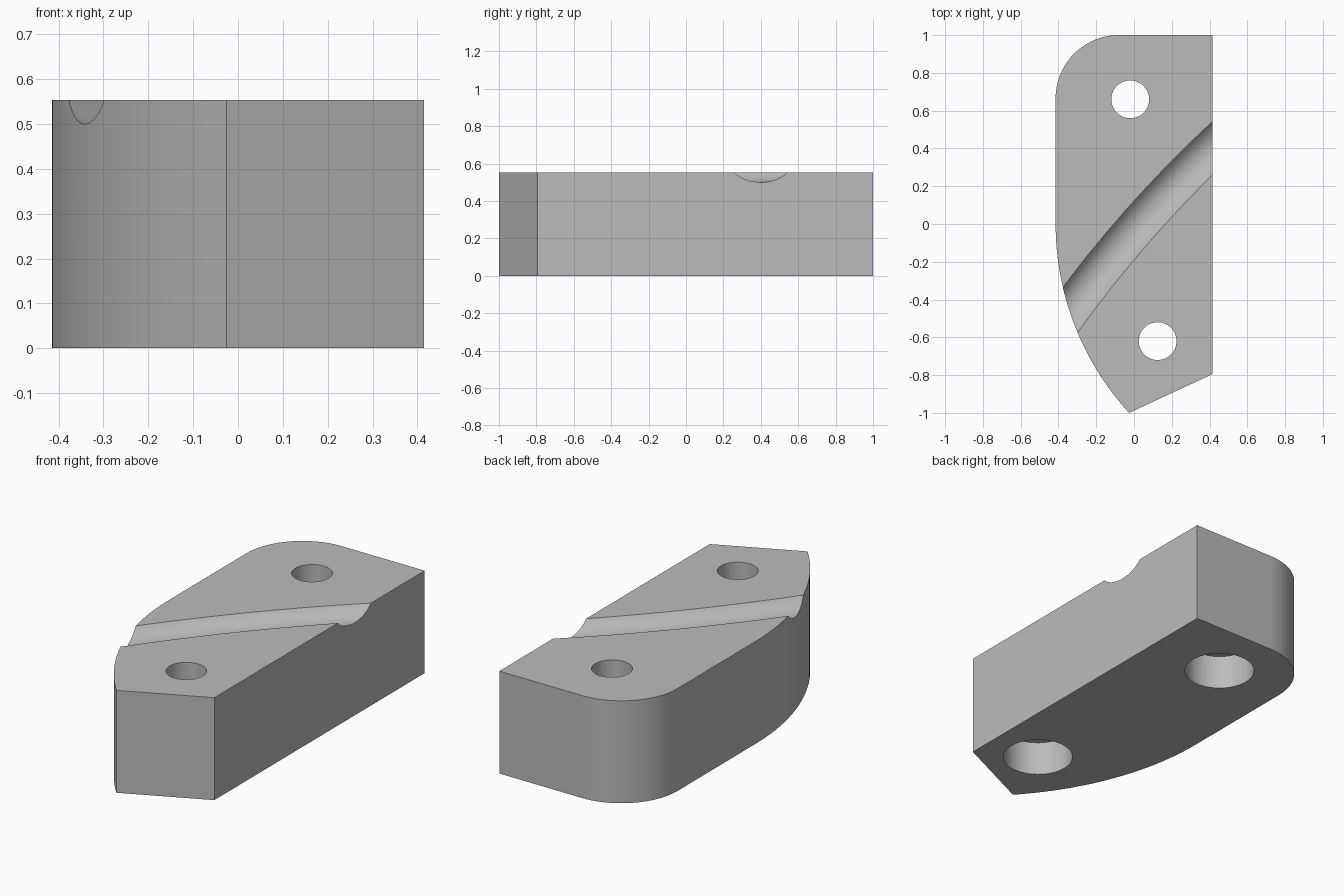
import bpy, bmesh, math
from mathutils import Vector

if "Cube" in bpy.data.objects:
    bpy.data.objects.remove(bpy.data.objects["Cube"], do_unlink=True)

HEIGHT = 0.553
HALF_W = 0.415

grey = bpy.data.materials.new("plain grey")
grey.use_nodes = True
colour = (0.5, 0.5, 0.5, 1)
grey.diffuse_color = colour
grey.node_tree.nodes["Principled BSDF"].inputs["Base Color"].default_value = colour


def make_object(name, bm):
    bmesh.ops.recalc_face_normals(bm, faces=bm.faces[:])
    mesh = bpy.data.meshes.new(name)
    bm.to_mesh(mesh)
    bm.free()
    mesh.materials.append(grey)
    obj = bpy.data.objects.new(name, mesh)
    bpy.context.collection.objects.link(obj)
    return obj


def arc(cx, cy, r, start, end, steps):
    return [(cx + r * math.cos(start + (end - start) * i / steps),
             cy + r * math.sin(start + (end - start) * i / steps))
            for i in range(steps + 1)]


def prism(name, outline, z0, z1):
    bm = bmesh.new()
    face = bm.faces.new([bm.verts.new((x, y, z0)) for x, y in outline])
    top = bmesh.ops.extrude_face_region(bm, geom=[face])["geom"]
    verts = [v for v in top if isinstance(v, bmesh.types.BMVert)]
    bmesh.ops.translate(bm, verts=verts, vec=(0, 0, z1 - z0))
    return make_object(name, bm)


def cylinder(name, x, y, r, z0, z1):
    return prism(name, arc(x, y, r, 0, math.tau, 64)[:-1], z0, z1)


def groove_cutter():
    # Round bar swept along a gentle arc across the top
    path_r, sag, bar_r, depth = 6.5, 0.025, 0.126, 0.053
    a, b = Vector((-0.34, -0.457, 0)), Vector((HALF_W, 0.402, 0))
    along = (b - a).normalized()
    side = Vector((along.y, -along.x, 0))
    centre = (a + b) / 2 + side * (path_r - sag)
    centre.z = HEIGHT - depth + bar_r
    bm = bmesh.new()
    rings, steps, sides = [], 32, 64
    for i in range(steps + 1):
        t = -0.13 + 0.26 * i / steps
        out = along * math.sin(t) - side * math.cos(t)
        ring = []
        for x, z in arc(0, 0, bar_r, 0, math.tau, sides)[:-1]:
            ring.append(bm.verts.new(centre + out * (path_r + x) + Vector((0, 0, z))))
        rings.append(ring)
    for r0, r1 in zip(rings, rings[1:]):
        for k in range(sides):
            n = (k + 1) % sides
            bm.faces.new((r0[k], r0[n], r1[n], r1[k]))
    bm.faces.new(rings[0])
    bm.faces.new(rings[-1])
    return make_object("groove_cutter", bm)


# Block outline: angled front end, rounded back corner, bowed side
corner_r, bow_r = 0.335, 1.48
outline = [(HALF_W, -0.795), (HALF_W, 1)]
outline += arc(corner_r - HALF_W, 1 - corner_r, corner_r, math.pi / 2, math.pi, 24)
outline += arc(bow_r - HALF_W, 0, bow_r, math.pi, math.pi + math.asin(1 / bow_r), 32)
block = prism("clamp_block", outline, 0, HEIGHT)

# Groove and two counterbored screw holes
cutters = [groove_cutter()]
for x, y in ((-0.02, 0.66), (0.125, -0.62)):
    cutters.append(cylinder("screw_hole_cutter", x, y, 0.1, -0.1, HEIGHT + 0.1))
    cutters.append(cylinder("counterbore_cutter", x, y, 0.178, -0.1, 0.187))

bpy.ops.object.select_all(action="DESELECT")
bpy.context.view_layer.objects.active = block
block.select_set(True)
for cutter in cutters:
    cutter.hide_render = True
    mod = block.modifiers.new("cut", "BOOLEAN")
    mod.operation = "DIFFERENCE"
    mod.solver = "EXACT"
    mod.object = cutter
    bpy.ops.object.modifier_apply(modifier=mod.name)
    bpy.data.objects.remove(cutter, do_unlink=True)

bpy.ops.object.shade_smooth_by_angle(angle=math.radians(30))
